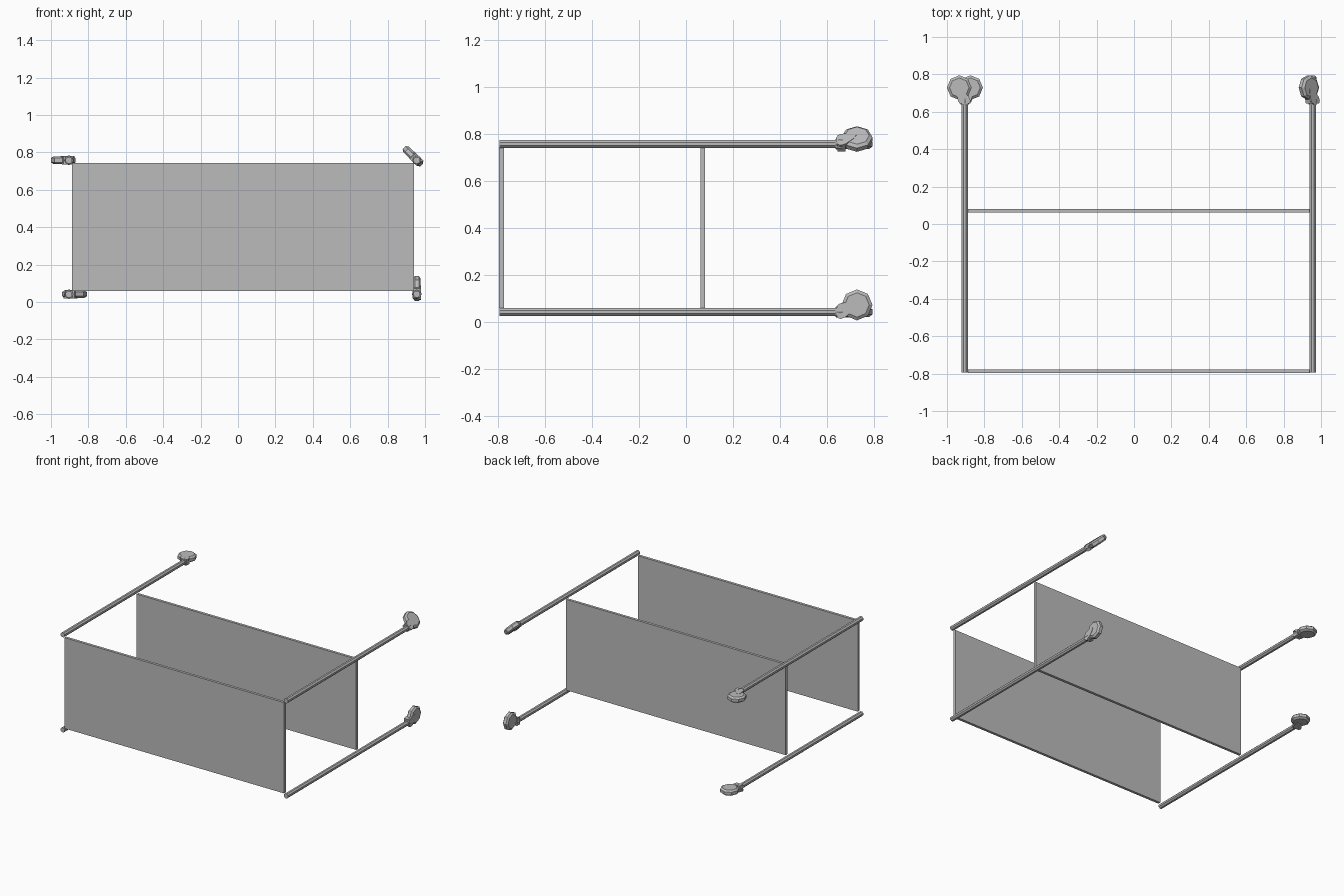
import bpy, bmesh, math
from mathutils import Matrix, Vector

if "Cube" in bpy.data.objects:
    bpy.data.objects.remove(bpy.data.objects["Cube"], do_unlink=True)

grey = bpy.data.materials.new("mid_grey")
grey.use_nodes = True
COL = (0.5, 0.5, 0.5, 1)
grey.diffuse_color = COL
grey.node_tree.nodes["Principled BSDF"].inputs["Base Color"].default_value = COL


def finish(bm, name, matrix=Matrix()):
    bmesh.ops.recalc_face_normals(bm, faces=bm.faces)
    me = bpy.data.meshes.new(name)
    bm.to_mesh(me)
    bm.free()
    me.materials.append(grey)
    ob = bpy.data.objects.new(name, me)
    ob.matrix_world = matrix
    bpy.context.collection.objects.link(ob)
    return ob


def box(name, lo, hi):
    lo, hi = Vector(lo), Vector(hi)
    bm = bmesh.new()
    bmesh.ops.create_cube(bm, size=1)
    bmesh.ops.scale(bm, vec=hi - lo, verts=bm.verts)
    bmesh.ops.translate(bm, vec=(lo + hi) / 2, verts=bm.verts)
    return finish(bm, name)


def lathe(name, profile, axis, sides, matrix, turn=0.0):
    """Closed solid of (radius, position) rings around local x or y."""
    bm = bmesh.new()
    rings = []
    for r, p in profile:
        ring = []
        for i in range(sides):
            a = turn + 2 * math.pi * i / sides
            c, s = r * math.cos(a), r * math.sin(a)
            ring.append(bm.verts.new((p, c, s) if axis == "x" else (c, p, s)))
        rings.append(ring)
    for a, b in zip(rings, rings[1:]):
        for i in range(sides):
            j = (i + 1) % sides
            bm.faces.new((a[i], a[j], b[j], b[i]))
    bm.faces.new(rings[0])
    bm.faces.new(rings[-1])
    return finish(bm, name, matrix)


def plate(name, outline, x0, x1, matrix):
    """Outline in local (y, z), extruded along local x."""
    bm = bmesh.new()
    face = bm.faces.new([bm.verts.new((x0, y, z)) for y, z in outline])
    new = bmesh.ops.extrude_face_region(bm, geom=[face])["geom"]
    bmesh.ops.translate(bm, vec=(x1 - x0, 0, 0),
                        verts=[v for v in new if isinstance(v, bmesh.types.BMVert)])
    return finish(bm, name, matrix)


XL, XR, ZB, ZT = 0.956, -0.904, 0.042, 0.758

# Two thin shelves spanning between the posts
for name, y in (("end_shelf", -0.787), ("middle_shelf", 0.071)):
    box(name, (XR + 0.017, y - 0.01, ZB + 0.017), (XL - 0.014, y + 0.01, ZT - 0.015))

# Posts with swivelled casters; the angle turns the caster's trail from +z
FORK = [(0.645, -0.025), (0.64, 0.015), (0.655, 0.036), (0.695, 0.044),
        (0.72, 0.045), (0.727, 0.033), (0.712, 0.008), (0.68, -0.022), (0.66, -0.03)]
HOOD = [(0.645, -0.022), (0.645, 0.03), (0.68, 0.038), (0.68, -0.022)]
corners = {"upper_right": (XR, ZT, -90), "lower_right": (XR, ZB, 90),
           "upper_left": (XL, ZT, -45), "lower_left": (XL, ZB, 0)}

for tag, (x, z, deg) in corners.items():
    base = Matrix.Translation((x, 0, z))
    lathe("post_" + tag, [(0.0185, -0.795), (0.0185, 0.648)], "y", 8, base, math.pi / 8)
    m = base @ Matrix.Rotation(math.radians(deg), 4, "Y")
    # Swivel collar and fork
    lathe("caster_collar_" + tag, [(0.022, 0.638), (0.026, 0.655), (0.024, 0.67)], "y", 8, m)
    plate("caster_hood_" + tag, HOOD, -0.023, 0.023, m)
    plate("caster_fork_" + tag, FORK, 0.012, 0.023, m)
    # Eight-sided wheel with bevelled rims
    lathe("caster_wheel_" + tag,
          [(0.052, -0.021), (0.066, -0.011), (0.066, 0.011), (0.052, 0.021)],
          "x", 8, m @ Matrix.Translation((0, 0.729, 0.03)))
